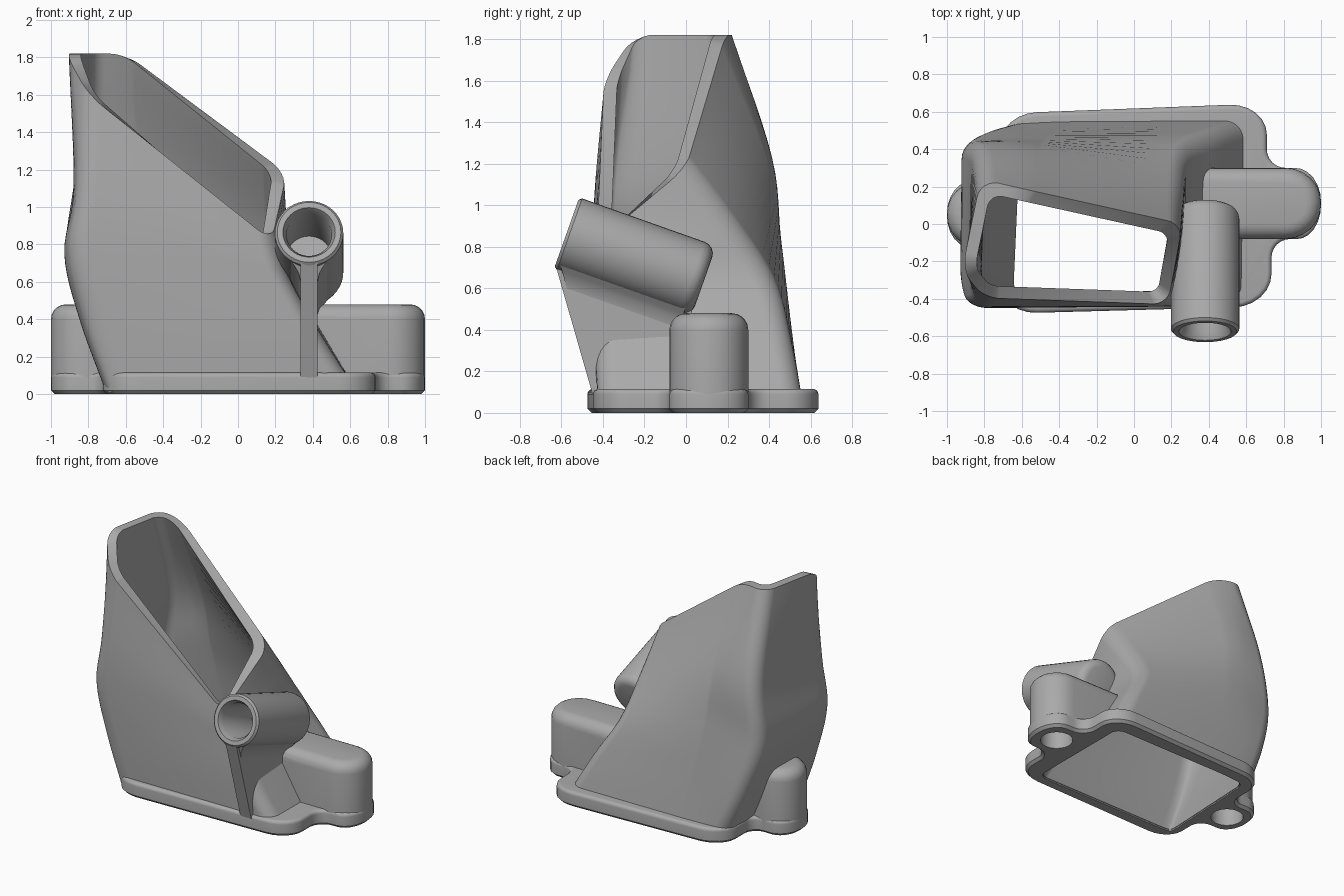
import bpy, bmesh, math
from mathutils import Vector, Matrix

if "Cube" in bpy.data.objects:
    bpy.data.objects.remove(bpy.data.objects["Cube"])

grey = bpy.data.materials.new("plain grey")
grey.use_nodes = True
grey.diffuse_color = (0.4, 0.4, 0.4, 1)
grey.node_tree.nodes["Principled BSDF"].inputs["Base Color"].default_value = (0.4, 0.4, 0.4, 1)


def finish(name, bm, cutters=(), helper=False):
    bmesh.ops.recalc_face_normals(bm, faces=bm.faces)
    mesh = bpy.data.meshes.new(name)
    bm.to_mesh(mesh)
    bm.free()
    mesh.materials.append(grey)
    ob = bpy.data.objects.new(name, mesh)
    bpy.context.collection.objects.link(ob)
    for c in cutters:
        mod = ob.modifiers.new("cut", 'BOOLEAN')
        mod.operation, mod.object, mod.solver = 'DIFFERENCE', c, 'EXACT'
    ob.hide_render = ob.hide_viewport = helper
    if not helper:
        bpy.ops.object.select_all(action='DESELECT')
        bpy.context.view_layer.objects.active = ob
        ob.select_set(True)
        for mod in list(ob.modifiers):
            bpy.ops.object.modifier_apply(modifier=mod.name)
        bpy.ops.object.shade_smooth_by_angle(angle=math.radians(35))
    return ob


def rounded(corners, radii, steps=6):
    """Round each corner of a closed polygon with a circular arc."""
    out, n, w = [], len(corners), math.sqrt(0.5)
    for i, c in enumerate(corners):
        ends = []
        for q in (corners[i - 1], corners[(i + 1) % n]):
            d = q - c
            ends.append(c + d.normalized() * min(radii[i], d.length * 0.48))
        for k in range(steps + 1):
            t = k / steps
            f = ((1 - t) ** 2, 2 * w * t * (1 - t), t * t)
            out.append((ends[0] * f[0] + c * f[1] + ends[1] * f[2]) / sum(f))
    return out


def inset(corners, t):
    """Move the corners of a counter-clockwise ring inwards."""
    out, n = [], len(corners)
    for i, c in enumerate(corners):
        a = (c - corners[i - 1]).xy.normalized()
        b = (corners[(i + 1) % n] - c).xy.normalized()
        n1, n2 = Vector((-a.y, a.x)), Vector((-b.y, b.x))
        m = (n1 + n2) * t / (1 + n1.dot(n2))
        out.append(c + Vector((m.x, m.y, 0)))
    return out


def loft(rings, wrap=False):
    bm = bmesh.new()
    vs = [[bm.verts.new(p) for p in r] for r in rings]
    n = len(vs[0])
    pairs = list(zip(vs, vs[1:])) + ([(vs[-1], vs[0])] if wrap else [])
    for a, b in pairs:
        for i in range(n):
            j = (i + 1) % n
            bm.faces.new((a[i], a[j], b[j], b[i]))
    if not wrap:
        bm.faces.new(vs[0])
        bm.faces.new(vs[-1])
    return bm


def prism(outline, z0, z1, top, chamfer):
    """Rounded plate or post with a rounded top edge and a chamfered foot."""
    ring = rounded([Vector((x, y, 0)) for x, y, r in outline], [r for x, y, r in outline])
    steps = [(chamfer, z0), (0, z0 + chamfer)]
    for k in range(6):
        a = math.pi / 2 * k / 5
        steps.append((top * (1 - math.cos(a)), z1 - top * (1 - math.sin(a))))
    return loft([[p + Vector((0, 0, z)) for p in inset(ring, t)] for t, z in steps])


# Duct corner columns from inlet to rim, in ring order
columns = [
    [(-.66, -.43, .01), (-.78, -.44, .35), (-.88, -.45, .75), (-.85, -.44, 1.1), (-.80, -.395, 1.6)],
    [(.64, -.42, .01), (.44, -.44, .32), (.29, -.44, .58), (.23, -.44, .7), (.18, -.43, .82)],
    [(.64, .57, .01), (.47, .51, .33), (.30, .42, .63), (.27, .21, .92), (.26, .0, 1.18)],
    [(-.40, .56, .01), (-.48, .51, .4), (-.56, .46, .85), (-.58, .41, 1.25), (-.60, .19, 1.82)],
    [(-.67, .54, .01), (-.83, .50, .4), (-.92, .45, .75), (-.87, .42, 1.2), (-.82, .24, 1.82)],
    [(-.71, -.36, .01), (-.85, -.34, .4), (-.93, -.32, .75), (-.88, -.31, 1.1), (-.92, -.25, 1.82)],
]


def spline(path, steps=6):
    p = [Vector(q) for q in path]
    p = [2 * p[0] - p[1]] + p + [2 * p[-1] - p[-2]]
    out = []
    for a, b, c, d in zip(p, p[1:], p[2:], p[3:]):
        for k in range(steps):
            t = k / steps
            out.append(0.5 * (2 * b + (c - a) * t + (2 * a - 5 * b + 4 * c - d) * t * t
                              + (3 * b - a - 3 * c + d) * t ** 3))
    return out + [p[-2]]


levels = [list(r) for r in zip(*[spline(c) for c in columns])]
outer = [rounded(r, [0.1] * 6) for r in levels]
inner = [rounded(inset(r, 0.065), [0.07] * 6) for r in levels]
core = [rounded(inset(r, 0.06), [0.07] * 6) for r in levels]
core.insert(0, [p - Vector((0, 0, 0.1)) for p in core[0]])

# Hollow duct with open ends, and the core that clears its inside
finish("duct", loft(outer + inner[::-1], wrap=True))
duct_core = finish("duct_core", loft(core), helper=True)

# Screw holes, blind from below
holes = []
for side, x, y in (("left", 0.81, 0.11), ("right", -0.82, 0.05)):
    bm = bmesh.new()
    bmesh.ops.create_cone(bm, cap_ends=True, segments=32, radius1=0.115, radius2=0.115,
                          depth=0.6, matrix=Matrix.Translation((x, y, 0)))
    holes.append(finish(side + "_hole_cutter", bm, helper=True))

# Base flange with lobes around the screw bosses
flange = [(-.72, -.48, .2), (.735, -.44, .2), (.735, -.08, .1), (1, -.08, .19), (1, .30, .19),
          (.71, .30, .1), (.71, .645, .2), (-.72, .59, .2), (-.72, .23, .08),
          (-1, .23, .18), (-1, -.13, .18), (-.72, -.13, .08)]
finish("base_flange", prism(flange, 0, .115, .025, .02), [duct_core] + holes)

# Screw bosses running into the duct walls
finish("left_boss", prism([(.2, -.08, .1), (1, -.08, .19), (1, .30, .19), (.2, .30, .1)],
                          .03, .48, .08, .01), [duct_core, holes[0]])
finish("right_boss", prism([(-1, -.13, .18), (-.55, -.13, .1), (-.55, .23, .1), (-1, .23, .18)],
                           .03, .48, .08, .01), [duct_core, holes[1]])

# Tilted tube with a blind bore
mouth = Vector((0.38, -0.575, 0.865))
axis = Vector((0, 0.943, -0.334)).normalized()
turn = Matrix.Translation(mouth) @ axis.to_track_quat('Z', 'Y').to_matrix().to_4x4()
profile = [(.001, .4), (.12, .4), (.12, .04), (.14, 0), (.17, 0), (.183, .015), (.183, .64)]
profile += [(.123 + .06 * math.cos(a), .64 + .06 * math.sin(a)) for a in (.4, .8, 1.2, 1.57)]
profile.append((.001, .7))
turns = [2 * math.pi * k / 40 for k in range(40)]
finish("tilted_tube", loft([[turn @ Vector((r * math.cos(a), r * math.sin(a), z)) for a in turns]
                            for r, z in profile]), [duct_core])

# Thin rib holding up the tube, flaring where it meets it
side = [(-.625, .70), (-.45, .09), (-.1, .09), (.03, .49)]
finish("support_rib", loft([[Vector((x, y, z)) for y, z in side] for x in (.335, .425)]),
       [duct_core])
flare = []
for depth, half in ((.15, .1), (.18, .075), (.21, .055), (.25, .045)):
    down = Vector((0, -.334, -.943)) * depth
    start = .02 + (depth - .15) * .7
    flare.append([mouth + down + axis * t + Vector((s * half, 0, 0))
                  for s, t in ((-1, start), (1, start), (1, .66), (-1, .66))])
finish("rib_flare", loft(flare), [duct_core])
